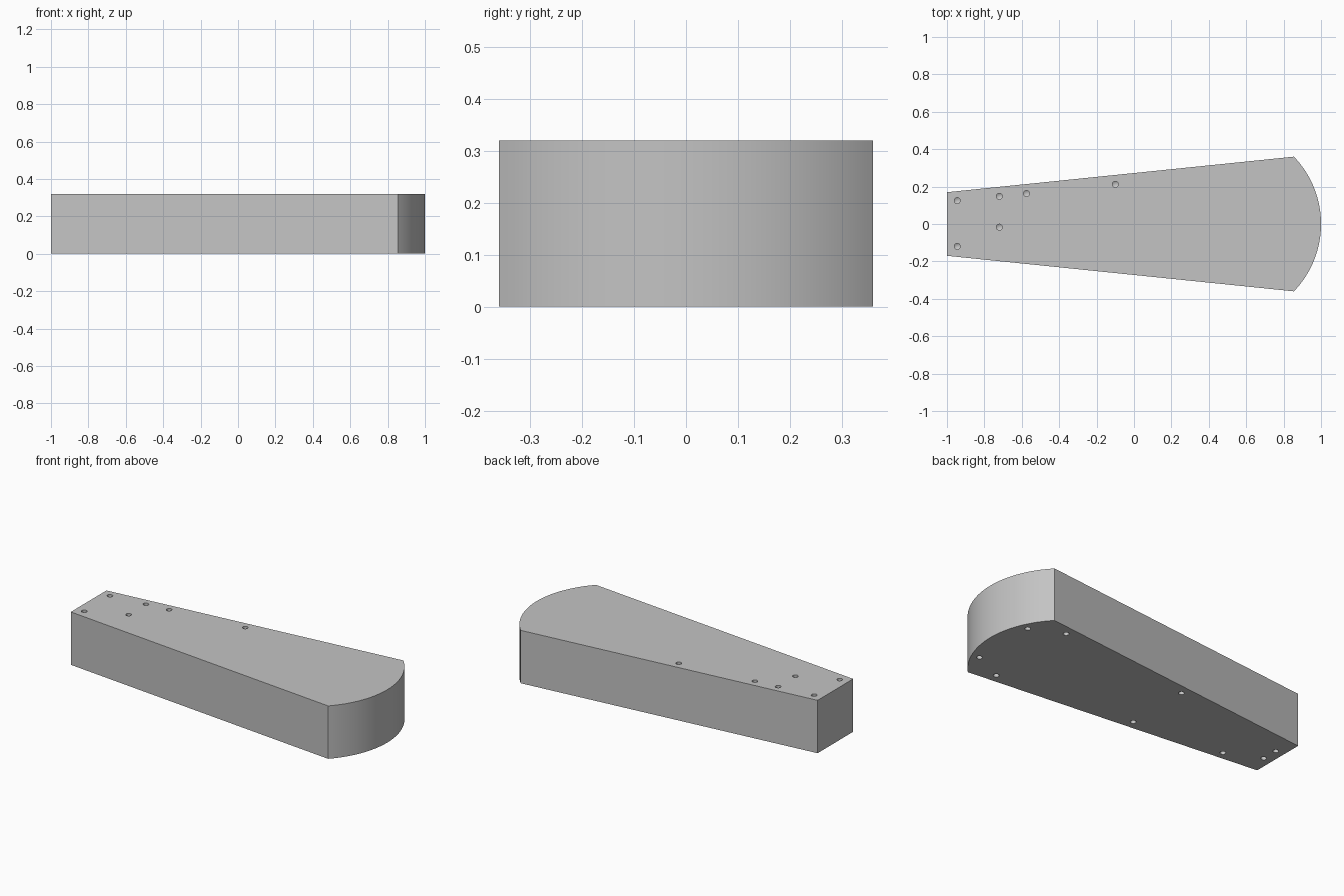
import bpy, bmesh, math
from mathutils import Matrix, Vector

if "Cube" in bpy.data.objects:
    bpy.data.objects.remove(bpy.data.objects["Cube"])

HEIGHT = 0.32
HOLE_R, HOLE_DEPTH, TIP = 0.016, 0.1, 0.01

grey = bpy.data.materials.new("plain grey")
grey.use_nodes = True
colour = (0.55, 0.55, 0.55, 1)
grey.diffuse_color = colour
grey.node_tree.nodes["Principled BSDF"].inputs["Base Color"].default_value = colour


def make_object(name, bm):
    bmesh.ops.recalc_face_normals(bm, faces=bm.faces)
    mesh = bpy.data.meshes.new(name)
    bm.to_mesh(mesh)
    bm.free()
    mesh.materials.append(grey)
    obj = bpy.data.objects.new(name, mesh)
    bpy.context.collection.objects.link(obj)
    return obj


# Tapered body with a rounded wide end
half_small, half_wide, shoulder = 0.17, 0.36, 0.855
sagitta = 1 - shoulder
radius = (half_wide ** 2 + sagitta ** 2) / (2 * sagitta)
sweep = math.asin(half_wide / radius)
steps = 48
outline = [(-1, half_small), (-1, -half_small)]
for i in range(steps + 1):
    a = sweep * (2 * i / steps - 1)
    outline.append((1 - radius + radius * math.cos(a), radius * math.sin(a)))

bm = bmesh.new()
base = bm.faces.new([bm.verts.new((x, y, 0)) for x, y in outline])
top = bmesh.ops.extrude_face_region(bm, geom=[base])["geom"]
bmesh.ops.translate(bm, vec=(0, 0, HEIGHT),
                    verts=[g for g in top if isinstance(g, bmesh.types.BMVert)])
body = make_object("tapered_body", bm)

# Drilled holes with conical tips
top_holes = [(-0.945, 0.125), (-0.945, -0.12), (-0.72, 0.148),
             (-0.72, -0.017), (-0.575, 0.163), (-0.1, 0.212)]
bottom_holes = [(-0.74, -0.145)]
for x, y in [(0.908, 0.2), (0.716, 0.29), (-0.162, 0.2), (-0.945, 0.05)]:
    bottom_holes += [(x, y), (x, -y)]


def add_drill(bm, x, y, z, side):
    """Drill entering the face at height z; side is 1 for top, -1 for bottom."""
    rings = []
    for offset in (0.02, -HOLE_DEPTH):
        rings.append([bm.verts.new((x + HOLE_R * math.cos(a), y + HOLE_R * math.sin(a),
                                    z + side * offset))
                      for a in (math.tau * i / 24 for i in range(24))])
    tip = bm.verts.new((x, y, z - side * (HOLE_DEPTH + TIP)))
    bm.faces.new(rings[0])
    for i in range(24):
        j = (i + 1) % 24
        bm.faces.new((rings[0][i], rings[0][j], rings[1][j], rings[1][i]))
        bm.faces.new((rings[1][i], rings[1][j], tip))


bm = bmesh.new()
for x, y in top_holes:
    add_drill(bm, x, y, HEIGHT, 1)
for x, y in bottom_holes:
    add_drill(bm, x, y, 0, -1)
drills = make_object("hole_cutters", bm)
drills.hide_render = True

cut = body.modifiers.new("holes", "BOOLEAN")
cut.operation = "DIFFERENCE"
cut.solver = "EXACT"
cut.object = drills

# Apply the cut, drop the helper and smooth the curved walls
for o in bpy.context.selected_objects:
    o.select_set(False)
bpy.context.view_layer.objects.active = body
body.select_set(True)
bpy.ops.object.modifier_apply(modifier=cut.name)
bpy.data.objects.remove(drills)
bpy.ops.object.shade_smooth_by_angle(angle=math.radians(25))
